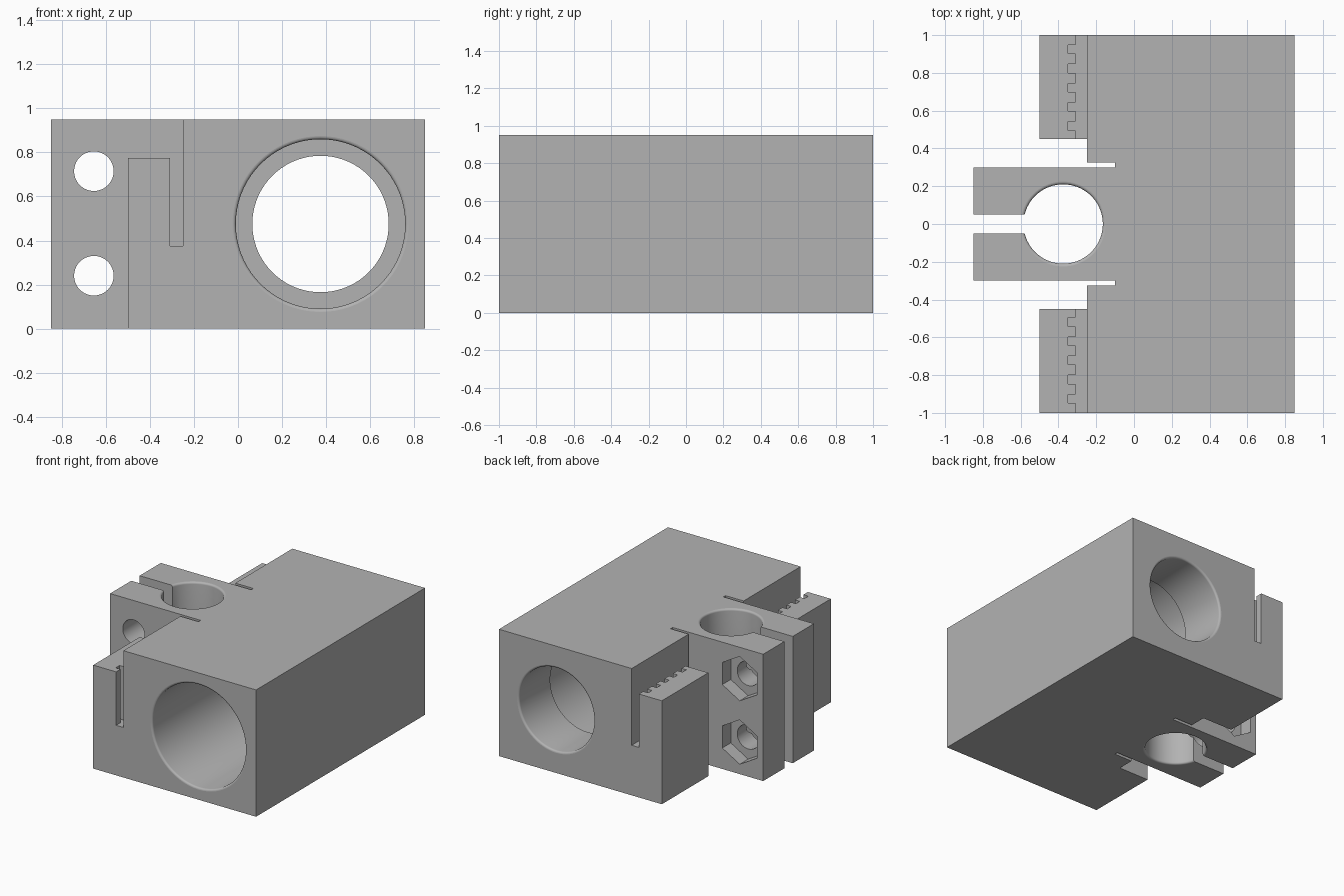
import bpy, bmesh, math
from mathutils import Matrix, Vector

if "Cube" in bpy.data.objects:
    bpy.data.objects.remove(bpy.data.objects["Cube"])

HEIGHT = 0.95
LIP = 0.015

grey = bpy.data.materials.new("plain_grey")
grey.use_nodes = True
grey.diffuse_color = (0.45, 0.45, 0.45, 1)
grey.node_tree.nodes["Principled BSDF"].inputs["Base Color"].default_value = (0.45, 0.45, 0.45, 1)


def finish(bm, name):
    bmesh.ops.recalc_face_normals(bm, faces=bm.faces)
    mesh = bpy.data.meshes.new(name)
    bm.to_mesh(mesh)
    bm.free()
    obj = bpy.data.objects.new(name, mesh)
    bpy.context.collection.objects.link(obj)
    mesh.materials.append(grey)
    return obj


def prism(name, outline, z0, z1):
    """Extrude a plan outline from z0 to z1."""
    bm = bmesh.new()
    face = bm.faces.new([bm.verts.new((x, y, z0)) for x, y in outline])
    top = bmesh.ops.extrude_face_region(bm, geom=[face])["geom"]
    bmesh.ops.translate(bm, vec=(0, 0, z1 - z0),
                        verts=[v for v in top if isinstance(v, bmesh.types.BMVert)])
    return finish(bm, name)


def lathe(name, profile, centre, along_y=True, sides=72):
    """Solid of revolution from (radius, position) pairs."""
    bm = bmesh.new()
    rings = []
    for r, t in profile:
        angles = [math.pi / 2 + math.tau * i / sides for i in range(sides)]
        rings.append([bm.verts.new((r * math.cos(a), r * math.sin(a), t)) for a in angles])
    for low, high in zip(rings, rings[1:]):
        for i in range(sides):
            j = (i + 1) % sides
            bm.faces.new((low[i], low[j], high[j], high[i]))
    bm.faces.new(rings[0])
    bm.faces.new(rings[-1])
    turn = Matrix.Rotation(-math.pi / 2, 4, 'X') if along_y else Matrix()
    bm.transform(Matrix.Translation(Vector(centre)) @ turn)
    return finish(bm, name)


def lip(r, face, out):
    """Rounded hole rim, from the wall outwards through the face."""
    steps = [math.pi / 2 * i / 5 for i in range(6)]
    curve = [(r + LIP * (1 - math.cos(a)), face - out * LIP * (1 - math.sin(a))) for a in steps]
    return curve + [(r + LIP, face + out * 0.1)]


def cut(target, cutter):
    cutter.hide_render = True
    mod = target.modifiers.new("cut", 'BOOLEAN')
    mod.operation = 'DIFFERENCE'
    mod.solver = 'EXACT'
    mod.object = cutter
    bpy.context.view_layer.objects.active = target
    bpy.ops.object.modifier_apply(modifier=mod.name)
    bpy.data.objects.remove(cutter)


# Body with split clamp and belt wings, as one mirrored plan outline
half = [(0.85, 1), (-0.5, 1), (-0.5, 0.45), (-0.25, 0.45), (-0.25, 0.325), (-0.1, 0.325),
        (-0.1, 0.3), (-0.85, 0.3), (-0.85, 0.05), (-0.4, 0.05)]
body = prism("carriage_body", half + [(x, -y) for x, y in reversed(half)], 0, HEIGHT)

# Belt wings: lowered tops and toothed slots
for side in (1, -1):
    cut(body, prism("wing_top_cutter",
                    [(-0.6, side * 0.42), (-0.25, side * 0.42),
                     (-0.25, side * 1.1), (-0.6, side * 1.1)], 0.775, 1.1))
    comb = [(-0.25, 1.1), (-0.25, 0.42), (-0.31, 0.42)]
    for i in range(5):
        y = 0.496 + 0.1015 * i
        comb += [(-0.31, y), (-0.35, y), (-0.35, y + 0.046), (-0.31, y + 0.046)]
    comb.append((-0.31, 1.1))
    cut(body, prism("belt_slot_cutter", [(x, side * y) for x, y in comb], 0.375, 1.2))

# Stepped bearing bore, wide from the front and narrow at the back
bore = lip(0.385, -1, -1)[::-1] + [(0.385, 0.63), (0.31, 0.63)] + lip(0.31, 1, 1)
cut(body, lathe("bore_cutter", bore, (0.375, 0, 0.475)))

# Upright rod hole in the clamp
rod = lip(0.21, 0, -1)[::-1] + lip(0.21, HEIGHT, 1)
cut(body, lathe("rod_hole_cutter", rod, (-0.375, 0, 0), along_y=False))

# Clamp bolt holes with hexagonal nut pockets at the back
for z in (0.24, 0.715):
    cut(body, lathe("bolt_cutter", [(0.09, -0.4), (0.09, 0.4)], (-0.655, 0, z), sides=40))
    cut(body, lathe("nut_cutter", [(0.166, 0.2), (0.166, 0.4)], (-0.655, 0, z), sides=6))

# Smooth the round walls, keep the flat faces flat
bpy.ops.object.select_all(action='DESELECT')
body.select_set(True)
bpy.context.view_layer.objects.active = body
bpy.ops.object.shade_smooth_by_angle(angle=math.radians(30))
for poly in body.data.polygons:
    if max(abs(c) for c in poly.normal) > 0.9999:
        poly.use_smooth = False
